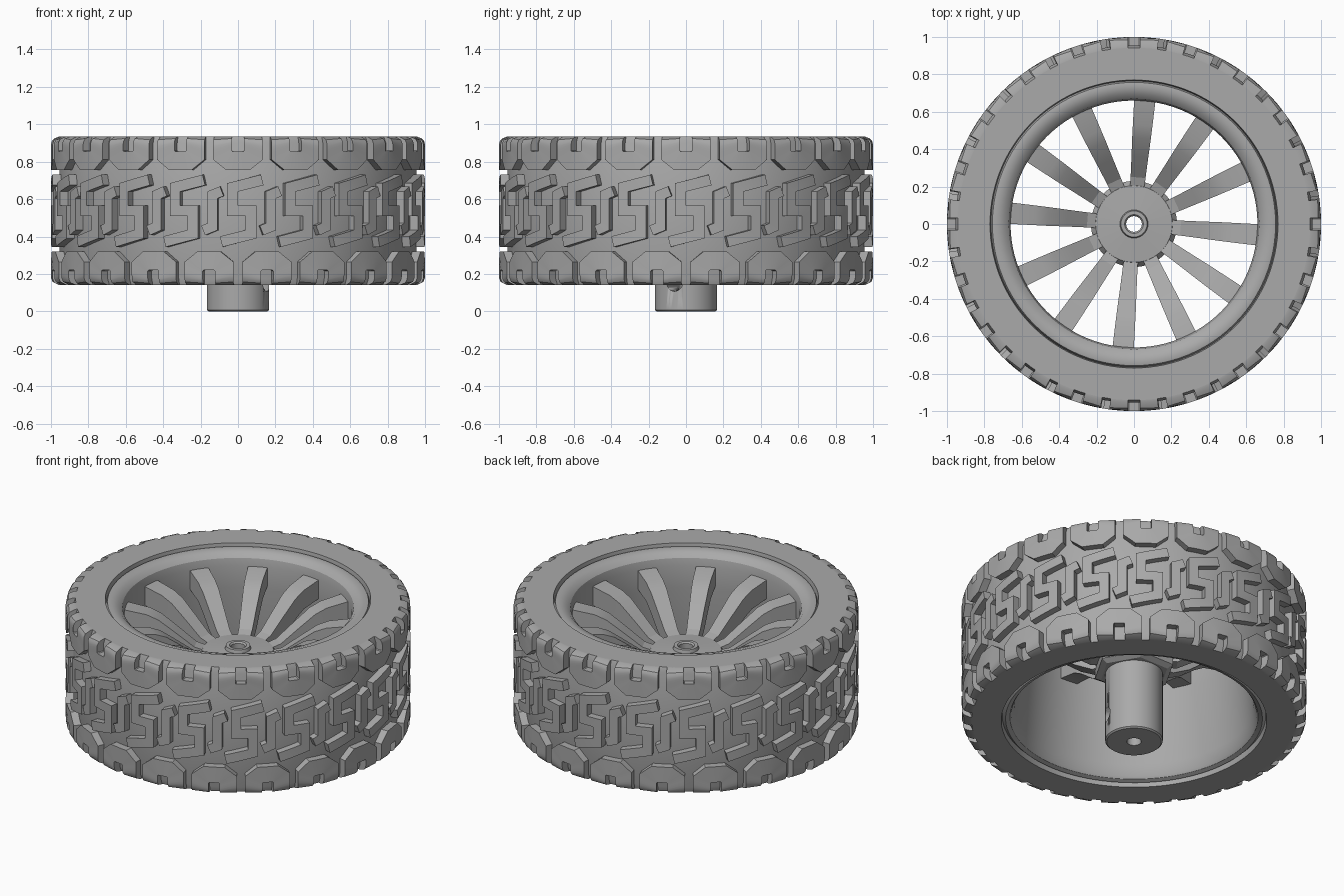
import bpy, bmesh, math
from mathutils import Vector, Matrix

cube = bpy.data.objects.get("Cube")
if cube:
    bpy.data.objects.remove(cube, do_unlink=True)

grey = bpy.data.materials.new("wheel_grey")
grey.use_nodes = True
COLOUR = (0.4, 0.4, 0.4, 1)
grey.diffuse_color = COLOUR
grey.node_tree.nodes["Principled BSDF"].inputs["Base Color"].default_value = COLOUR

BOTTOM, TOP = 0.14, 0.935
MID = (BOTTOM + TOP) / 2
REPEATS = 20
PITCH = math.tau / REPEATS


def finish(bm, name, angle=30):
    bmesh.ops.recalc_face_normals(bm, faces=bm.faces)
    mesh = bpy.data.meshes.new(name)
    bm.to_mesh(mesh)
    bm.free()
    mesh.materials.append(grey)
    obj = bpy.data.objects.new(name, mesh)
    bpy.context.collection.objects.link(obj)
    bpy.ops.object.select_all(action="DESELECT")
    obj.select_set(True)
    bpy.context.view_layer.objects.active = obj
    bpy.ops.object.shade_smooth_by_angle(angle=math.radians(angle))
    return obj


def polar(r, a, z):
    return Vector((r * math.cos(a), r * math.sin(a), z))


def bridge(bm, rings, closed):
    """Join successive rings of vertices, either as a loop or with end caps."""
    count = len(rings)
    for i in range(count if closed else count - 1):
        a, b = rings[i], rings[(i + 1) % count]
        for j in range(len(a)):
            k = (j + 1) % len(a)
            bm.faces.new((a[j], a[k], b[k], b[j]))
    if not closed:
        bm.faces.new(rings[0])
        bm.faces.new(rings[-1])


def lathe(name, profile, segments=96):
    bm = bmesh.new()
    rings = [[bm.verts.new(polar(r, math.tau * s / segments, z)) for r, z in profile]
             for s in range(segments)]
    bridge(bm, rings, True)
    return finish(bm, name)


# Tyre body under the tread
lathe("tyre_body", [(0.77, 0.935), (0.942, 0.935), (0.955, 0.9), (0.955, 0.175),
                    (0.942, 0.14), (0.77, 0.14), (0.76, 0.2), (0.76, 0.87)], 120)

# Rim barrel with rounded lips
lathe("rim", [(0.765, 0.9), (0.757, 0.918), (0.735, 0.922), (0.695, 0.91),
              (0.67, 0.885), (0.66, 0.84), (0.66, 0.7), (0.695, 0.25),
              (0.71, 0.18), (0.72, 0.165), (0.745, 0.155), (0.765, 0.175)])


# Tread ribbons wrapped round the tyre
def tread_radius(z):
    fillet = 0.045
    over = max(0, abs(z - MID) - (TOP - MID - fillet))
    return 1 - fillet + math.sqrt(max(0, fillet ** 2 - over ** 2))


def ribbon(bm, path, width, turn):
    pts = [Vector(p) for p in path]
    dirs = [(b - a).normalized() for a, b in zip(pts, pts[1:])]
    sides = []
    for i, p in enumerate(pts):
        d0, d1 = dirs[max(i - 1, 0)], dirs[min(i, len(dirs) - 1)]
        n0, n1 = Vector((-d0.y, d0.x)), Vector((-d1.y, d1.x))
        mitre = (n0 + n1).normalized()
        off = mitre * (width / 2 / mitre.dot(n0))
        sides.append((p + off, p - off))
    rings = []
    for i in range(len(sides) - 1):
        steps = max(1, math.ceil((pts[i + 1] - pts[i]).length / 0.015))
        last = i == len(sides) - 2
        for s in range(steps + last):
            l, r = (sides[i][k].lerp(sides[i + 1][k], s / steps) for k in (0, 1))
            rings.append([bm.verts.new(polar(rad, q.x + turn, q.y)) for rad, q in
                          ((tread_radius(l.y), l), (tread_radius(r.y), r),
                           (0.935, r), (0.935, l))])
    bridge(bm, rings, False)


def tread(name, path, width):
    bm = bmesh.new()
    for i in range(REPEATS):
        ribbon(bm, path, width, i * PITCH - math.pi / 2)
    return finish(bm, name, 25)


# Middle band: interlocking S blocks and slimmer bars between them
half_s = [(0.11, 0.165), (-0.05, 0.125), (-0.05, 0)]
s_path = half_s + [(-u, -z) for u, z in reversed(half_s)]
tread("tread_s_blocks", [(u + 0.02, z + MID) for u, z in s_path], 0.058)
half_bar = [(0.05, 0.105), (0, 0.085)]
bar_path = half_bar + [(-u, -z) for u, z in reversed(half_bar)]
tread("tread_bars", [(u + 0.177, z + MID) for u, z in bar_path], 0.055)

# Shoulder U blocks, mirrored and staggered by half a pitch
u_half = [(-0.083, TOP), (-0.083, 0.835), (-0.045, 0.805)]
u_path = u_half + [(-u, z) for u, z in reversed(u_half)]
tread("tread_shoulder_top", u_path, 0.1)
tread("tread_shoulder_bottom", [(u + PITCH / 2, 2 * MID - z) for u, z in u_path], 0.1)


# Twelve cranked spokes: radius, top height, depth, width
sections = [(0.17, 0.6, 0.07, 0.075), (0.25, 0.625, 0.1, 0.08), (0.36, 0.71, 0.13, 0.09),
            (0.46, 0.785, 0.13, 0.1), (0.53, 0.815, 0.12, 0.105), (0.675, 0.84, 0.12, 0.115)]
bm = bmesh.new()
for i in range(12):
    spin = Matrix.Rotation(math.radians(25 + 30 * i), 3, "Z")
    rings = []
    for r, z, depth, width in sections:
        w = width / 2
        corners = ((-w, z), (w, z), (w, z - depth), (-w, z - depth))
        rings.append([bm.verts.new(spin @ Vector((r, y, h))) for y, h in corners])
    bridge(bm, rings, False)
finish(bm, "spokes", 20)

# Hub barrel, flange and raised collar round the bore
hub = lathe("hub", [(0.042, 0), (0.158, 0), (0.167, 0.008), (0.167, 0.52), (0.22, 0.53),
                    (0.23, 0.545), (0.23, 0.58), (0.205, 0.612), (0.075, 0.62),
                    (0.07, 0.64), (0.05, 0.64), (0.042, 0.63)], 64)

# Set-screw hole through one side of the hub
bm = bmesh.new()
aim = Matrix.Rotation(math.radians(-22), 4, "Z") @ Matrix.Rotation(math.pi / 2, 4, "Y")
bmesh.ops.create_cone(bm, cap_ends=True, segments=24, radius1=0.045, radius2=0.045, depth=0.25,
                      matrix=Matrix.Translation((0, 0, 0.152)) @ aim @ Matrix.Translation((0, 0, 0.125)))
cutter = finish(bm, "screw_cutter")
cutter.hide_render = True
bpy.context.view_layer.objects.active = hub
cut = hub.modifiers.new("screw_hole", "BOOLEAN")
cut.operation, cut.object = "DIFFERENCE", cutter
bpy.ops.object.modifier_apply(modifier=cut.name)
bpy.data.objects.remove(cutter, do_unlink=True)

# Hexagonal collar under the flange
lathe("hex_collar", [(0.16, 0.45), (0.205, 0.45), (0.24, 0.47), (0.24, 0.53), (0.16, 0.53)], 6)
